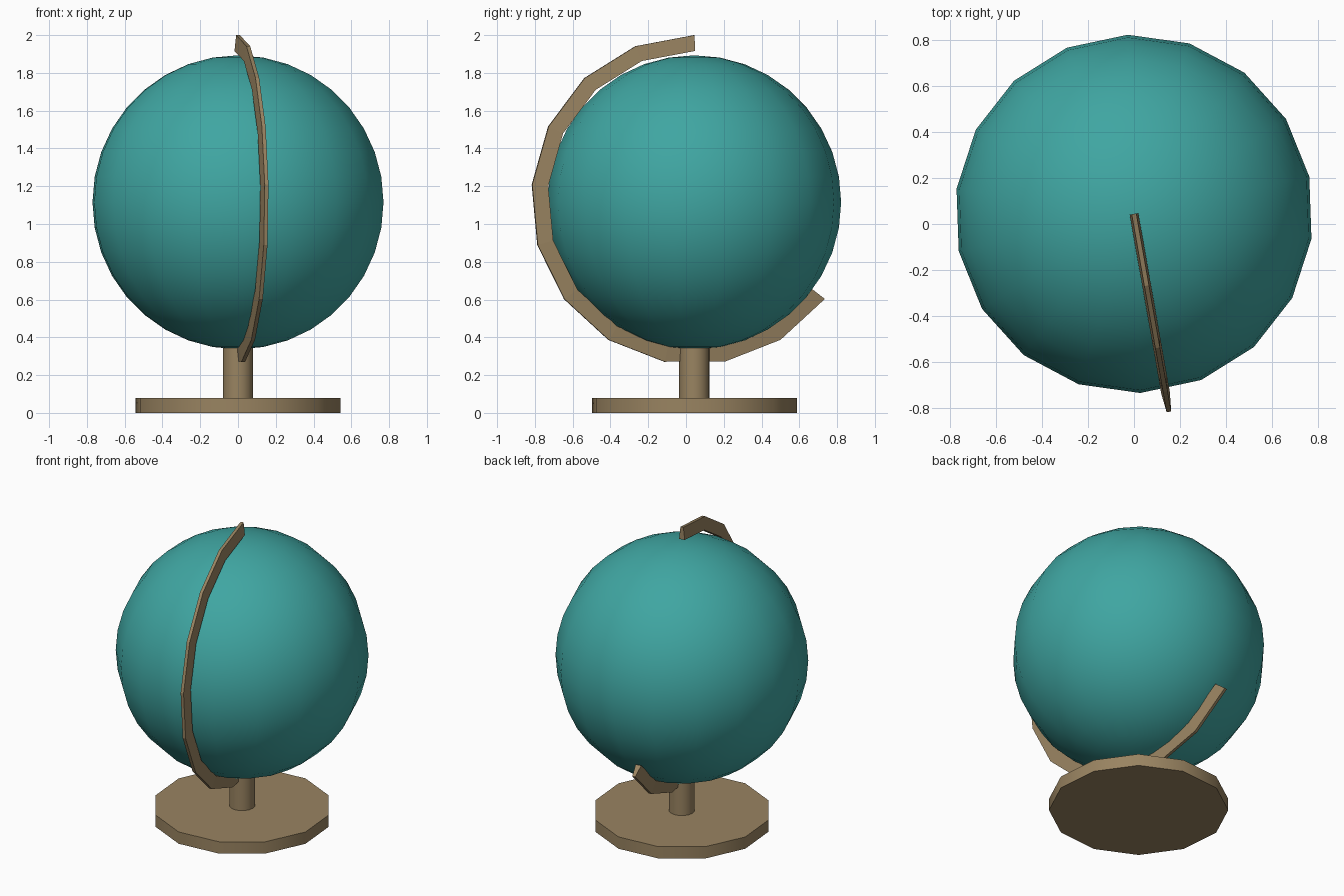
import bpy, bmesh
from math import radians, sin, cos

if "Cube" in bpy.data.objects:
    bpy.data.objects.remove(bpy.data.objects["Cube"])

CY = 0.044  # shared vertical axis of all parts


def material(name, rgb):
    m = bpy.data.materials.new(name)
    m.diffuse_color = (*rgb, 1)
    m.use_nodes = True
    m.node_tree.nodes["Principled BSDF"].inputs["Base Color"].default_value = m.diffuse_color
    return m


teal = material("teal", (0.05, 0.38, 0.36))
brown = material("brown", (0.32, 0.23, 0.12))


def finish(name, mat, smooth=True):
    ob = bpy.context.object
    ob.name = ob.data.name = name
    ob.data.materials.append(mat)
    if smooth:
        bpy.ops.object.shade_smooth_by_angle(angle=radians(40))


def cylinder(name, sides, radius, z0, z1, turn):
    # turn is the direction of the first corner, measured from +y
    bpy.ops.mesh.primitive_cylinder_add(
        vertices=sides, radius=radius, depth=z1 - z0,
        location=(0, CY, (z0 + z1) / 2), rotation=(0, 0, radians(turn)))
    finish(name, brown)


# Base disc and stem
cylinder("base", 12, 0.551, 0, 0.08, -10)
cylinder("stem", 16, 0.08, 0.07, 0.42, 0)

# Globe ball
bpy.ops.mesh.primitive_uv_sphere_add(
    segments=18, ring_count=18, radius=0.778,
    location=(0, CY, 1.115), rotation=(0, 0, radians(2)))
finish("globe", teal)

# Meridian arm: tapered section swept round the ball from the top
SECTION = [(-0.019, 0.788), (0.019, 0.788), (0.010, 0.872), (-0.010, 0.872)]
STEPS, SWEEP = 11, radians(233)
bm = bmesh.new()
rings = []
for i in range(STEPS + 1):
    a = SWEEP * i / STEPS
    rings.append([bm.verts.new((x, -1.005 * r * sin(a), r * cos(a)))
                  for x, r in SECTION])
for a, b in zip(rings, rings[1:]):
    for k in range(4):
        n = (k + 1) % 4
        bm.faces.new((a[k], a[n], b[n], b[k]))
bm.faces.new(rings[0])
bm.faces.new(rings[-1])
bmesh.ops.recalc_face_normals(bm, faces=bm.faces)
mesh = bpy.data.meshes.new("meridian_arm")
bm.to_mesh(mesh)
bm.free()
arm = bpy.data.objects.new("meridian_arm", mesh)
arm.location = (0, CY, 1.128)
arm.rotation_euler = (0, 0, radians(10))
mesh.materials.append(brown)
bpy.context.collection.objects.link(arm)
